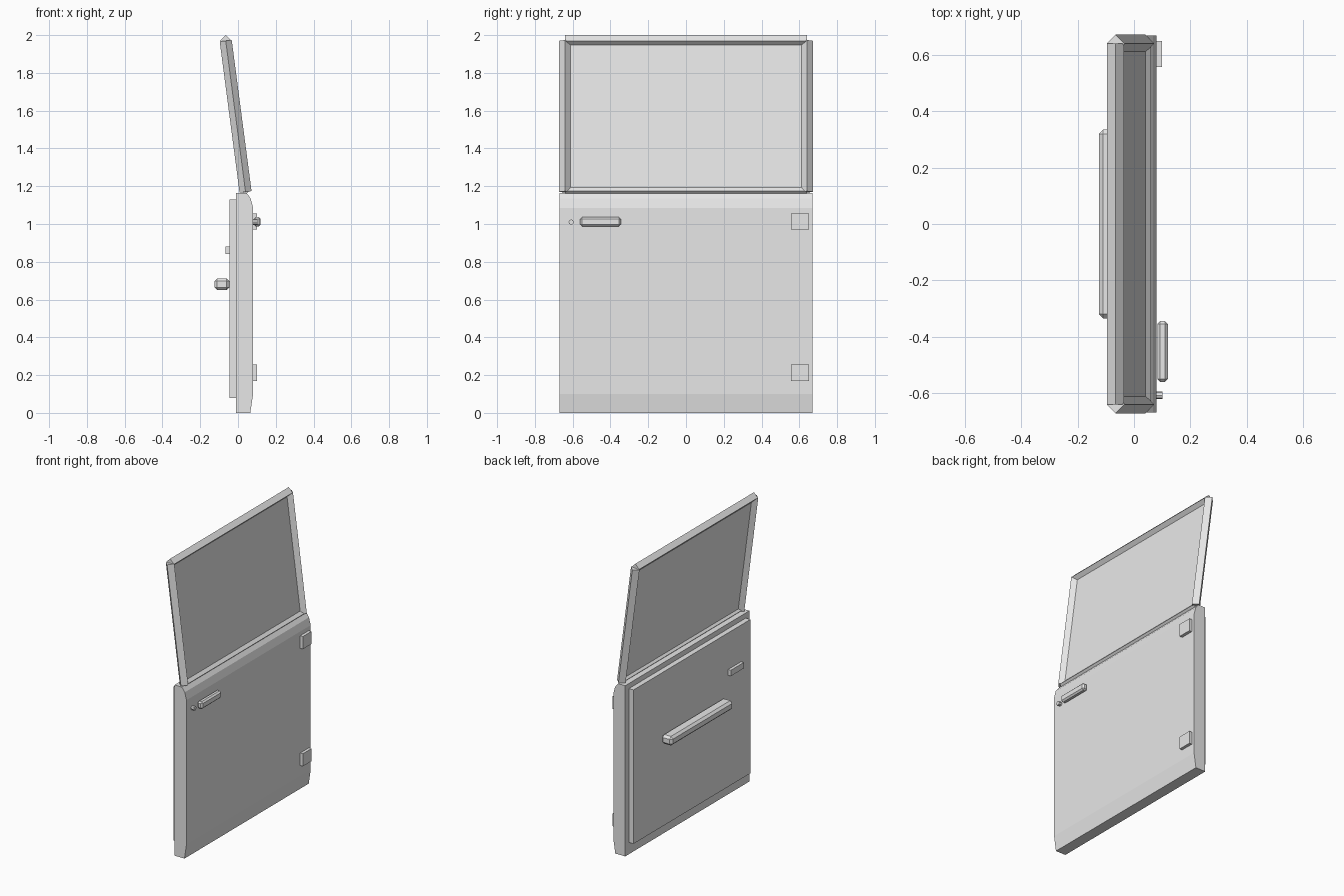
import bpy, bmesh
from mathutils import Vector

cube = bpy.data.objects.get("Cube")
if cube:
    bpy.data.objects.remove(cube, do_unlink=True)

grey = bpy.data.materials.new("light_grey")
grey.use_nodes = True
COLOUR = (0.8, 0.8, 0.8, 1)
grey.diffuse_color = COLOUR
grey.node_tree.nodes["Principled BSDF"].inputs["Base Color"].default_value = COLOUR


def finish(name, bm):
    bmesh.ops.recalc_face_normals(bm, faces=bm.faces)
    mesh = bpy.data.meshes.new(name)
    bm.to_mesh(mesh)
    bm.free()
    mesh.materials.append(grey)
    obj = bpy.data.objects.new(name, mesh)
    bpy.context.collection.objects.link(obj)
    return obj


def extrude_profile(name, profile, y0, y1):
    """Extrude an x-z outline along y."""
    bm = bmesh.new()
    face = bm.faces.new([bm.verts.new((x, y0, z)) for x, z in profile])
    grown = bmesh.ops.extrude_face_region(bm, geom=[face])["geom"]
    verts = [v for v in grown if isinstance(v, bmesh.types.BMVert)]
    bmesh.ops.translate(bm, verts=verts, vec=(0, y1 - y0, 0))
    return finish(name, bm)


def box(name, x, y, z, bevel=0):
    """Box from (min, max) pairs, with optional chamfered edges."""
    bm = bmesh.new()
    bmesh.ops.create_cube(bm, size=1)
    for v in bm.verts:
        v.co = [sum(r) / 2 + c * (r[1] - r[0]) for r, c in zip((x, y, z), v.co)]
    obj = finish(name, bm)
    if bevel:
        mod = obj.modifiers.new("chamfer", "BEVEL")
        mod.width = bevel
        mod.segments = 1
    return obj


def bar(name, start, end, radius, sides=4):
    """Straight prism between two points; four sides give a diamond section."""
    start, end = Vector(start), Vector(end)
    axis = end - start
    bm = bmesh.new()
    bmesh.ops.create_cone(bm, cap_ends=True, segments=sides, radius1=radius,
                          radius2=radius, depth=axis.length)
    # Local x stays in the x-z plane, local y follows the door length
    side = Vector((0, 1, 0)) if abs(axis.y) < 0.01 else Vector((0, 0, 1))
    up = axis.normalized()
    out = side.cross(up)
    mid = (start + end) / 2
    for v in bm.verts:
        v.co = mid + out * v.co.x + side * v.co.y + up * v.co.z
    return finish(name, bm)


# Door shell, with tucked sill and rounded shoulder
extrude_profile("door_shell", [(-0.01, 0), (0.065, 0), (0.08, 0.1), (0.08, 1.085),
                               (0.067, 1.135), (0.045, 1.165), (-0.01, 1.165)],
                -0.67, 0.67)

# Inner trim
box("inner_panel", (-0.045, -0.01), (-0.63, 0.63), (0.08, 1.13))
box("armrest", (-0.125, -0.045), (-0.335, 0.335), (0.65, 0.712), 0.015)
box("inner_handle", (-0.065, -0.045), (-0.53, -0.39), (0.84, 0.88))

# Outer fittings
box("outer_handle", (0.083, 0.12), (-0.56, -0.345), (0.987, 1.037), 0.01)
bar("lock_button", (0.07, -0.608, 1.01), (0.102, -0.608, 1.01), 0.014, 8)
for name, z in (("lower_hinge", 0.17), ("upper_hinge", 0.97)):
    box(name, (0.07, 0.1), (0.557, 0.65), (z, z + 0.086))

# Leaning window frame of diamond bars
LOW, HIGH, HALF = (0.04, 1.17), (-0.065, 1.97), 0.64
for name, y in (("rear_frame_bar", -HALF), ("front_frame_bar", HALF)):
    bar(name, (LOW[0], y, LOW[1]), (HIGH[0], y, HIGH[1]), 0.032)
bar("top_frame_bar", (HIGH[0], -HALF, HIGH[1]), (HIGH[0], HALF, HIGH[1]), 0.03)
bar("bottom_frame_bar", (LOW[0], -HALF, LOW[1] + 0.004), (LOW[0], HALF, LOW[1] + 0.004), 0.02)

# Window glass
T = 0.004
extrude_profile("window_glass", [(LOW[0] - T, LOW[1]), (LOW[0] + T, LOW[1]),
                                 (HIGH[0] + T, HIGH[1]), (HIGH[0] - T, HIGH[1])],
                -HALF, HALF)
